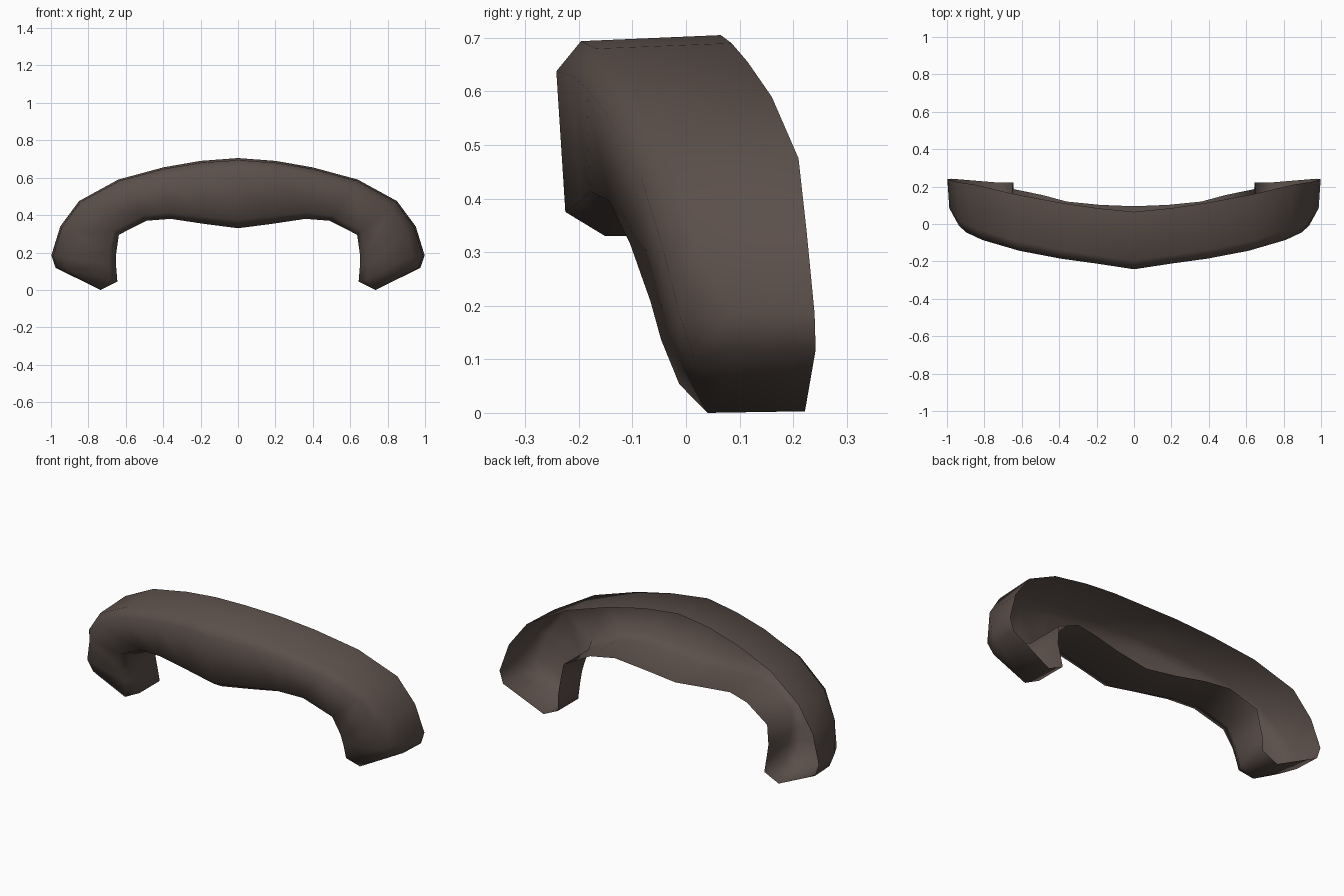
import bpy, bmesh, math

if "Cube" in bpy.data.objects:
    bpy.data.objects.remove(bpy.data.objects["Cube"])

# Half-arch stations: outer x, outer z, inner x, inner z,
# outer front y, inner front y, outer back y, inner back y, chamfer
STATIONS = [
    (0.00, 0.705, 0.00, 0.330, -0.242, -0.242, 0.065, 0.095, 0.15),
    (0.20, 0.690, 0.18, 0.353, -0.212, -0.215, 0.085, 0.102, 0.15),
    (0.40, 0.655, 0.36, 0.380, -0.185, -0.195, 0.115, 0.120, 0.16),
    (0.64, 0.590, 0.49, 0.370, -0.143, -0.160, 0.160, 0.155, 0.18),
    (0.85, 0.475, 0.637, 0.295, -0.085, -0.120, 0.210, 0.185, 0.20),
    (0.95, 0.340, 0.652, 0.190, -0.045, -0.080, 0.225, 0.195, 0.22),
    (0.998, 0.185, 0.652, 0.130, -0.010, -0.060, 0.240, 0.210, 0.38),
    (0.975, 0.118, 0.645, 0.045, 0.015, -0.025, 0.242, 0.222, 0.36),
]


def ring(bm, st, side):
    """Open section: chamfered front, no back wall."""
    ox, oz, ix, iz, yfo, yfi, yo, yi, ch = st
    section = [(0, yo), (0.03, yfo + ch * (yo - yfo)), (0.18, yfo),
               (0.88, yfi + 0.05 * (yi - yfi)), (1, yfi + 0.27 * (yi - yfi)), (1, yi)]
    return [bm.verts.new((side * (ox + (ix - ox) * u), y, oz + (iz - oz) * u))
            for u, y in section]


bm = bmesh.new()
# Hollow arch swept from the left tip to the right tip, open at the back
rings = [ring(bm, s, -1) for s in reversed(STATIONS[1:])] + [ring(bm, s, 1) for s in STATIONS]
for r0, r1 in zip(rings, rings[1:]):
    for i in range(5):
        bm.faces.new((r0[i], r0[i + 1], r1[i + 1], r1[i]))

# Ridged caps under both tips
for side, r in ((-1, rings[0]), (1, rings[-1])):
    c, b, a, f, e, d = r
    rb = bm.verts.new((side * 0.735, 0.222, 0.003))
    rf = bm.verts.new((side * 0.735, 0.04, 0.0))
    for face in ((c, b, rf, rb), (b, a, rf), (a, f, rf), (f, e, rf), (e, d, rb, rf)):
        bm.faces.new(face)

# Face normals consistently outwards (front faces look to -y)
bmesh.ops.recalc_face_normals(bm, faces=bm.faces)
bm.normal_update()
if sum(f.normal.y * f.calc_area() for f in bm.faces) > 0:
    bmesh.ops.reverse_faces(bm, faces=bm.faces)

mesh = bpy.data.meshes.new("curved_arch")
bm.to_mesh(mesh)
bm.free()
arch = bpy.data.objects.new("curved_arch", mesh)
bpy.context.collection.objects.link(arch)

mat = bpy.data.materials.new("dark brown")
mat.diffuse_color = (0.105, 0.079, 0.069, 1)
mat.use_nodes = True
mat.node_tree.nodes["Principled BSDF"].inputs["Base Color"].default_value = mat.diffuse_color
mesh.materials.append(mat)

# Smooth shading over the rounded front
bpy.context.view_layer.objects.active = arch
arch.select_set(True)
bpy.ops.object.shade_smooth_by_angle(angle=math.radians(75))
